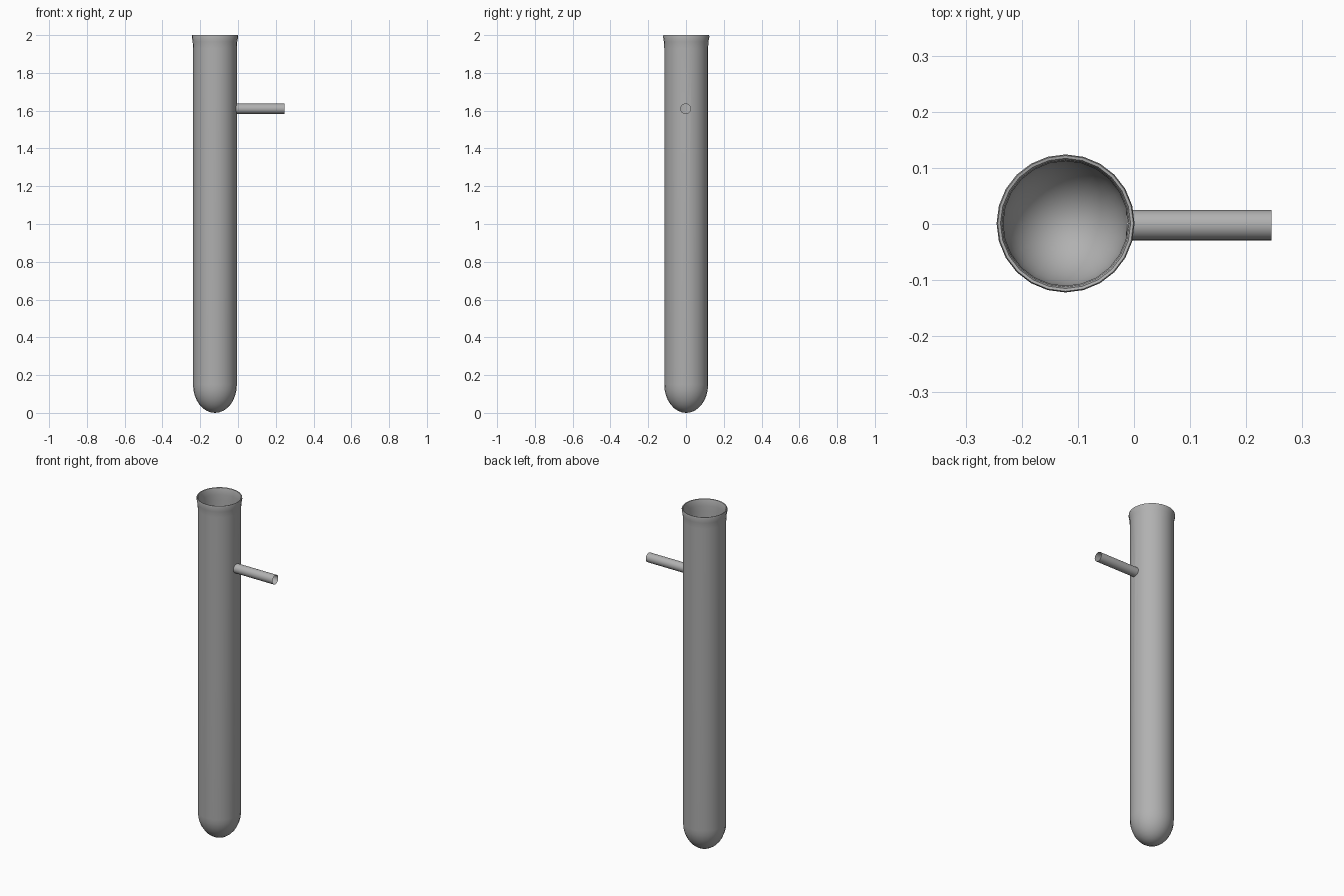
import bpy, bmesh, math
from mathutils import Matrix, Vector

if "Cube" in bpy.data.objects:
    bpy.data.objects.remove(bpy.data.objects["Cube"])

CX = -0.122      # tube axis
SIDES = 24
ARM_Z, ARM_Y, ARM_R = 1.61, -0.002, 0.027

GREY = bpy.data.materials.new("dark_grey")
GREY.diffuse_color = (0.44, 0.44, 0.44, 1)
GREY.use_nodes = True
GREY.node_tree.nodes["Principled BSDF"].inputs["Base Color"].default_value = GREY.diffuse_color


def dome(radius, bottom, top, steps=8):
    """Quarter ellipse profile from the pole up to the straight wall."""
    return [(radius * math.sin(a), top - (top - bottom) * math.cos(a))
            for a in (i * math.pi / 2 / steps for i in range(steps + 1))]


def lathe(name, profile):
    bm = bmesh.new()
    verts = [bm.verts.new((r, 0, z)) for r, z in profile]
    edges = [bm.edges.new(p) for p in zip(verts, verts[1:])]
    bmesh.ops.spin(bm, geom=verts + edges, cent=(0, 0, 0), axis=(0, 0, 1),
                   angle=2 * math.pi, steps=SIDES)
    bmesh.ops.remove_doubles(bm, verts=bm.verts[:], dist=1e-5)
    bmesh.ops.recalc_face_normals(bm, faces=bm.faces[:])
    return finish(name, bm, (CX, 0.001, 0))


def x_cylinder(name, radius, x0, x1, capped):
    bm = bmesh.new()
    bmesh.ops.create_cone(bm, cap_ends=capped, segments=SIDES, radius1=radius,
                          radius2=radius, depth=x1 - x0,
                          matrix=Matrix.Rotation(math.pi / 2, 4, 'Y'))
    return finish(name, bm, ((x0 + x1) / 2, ARM_Y, ARM_Z))


def finish(name, bm, location):
    bmesh.ops.translate(bm, verts=bm.verts[:], vec=Vector(location))
    mesh = bpy.data.meshes.new(name)
    bm.to_mesh(mesh)
    bm.free()
    mesh.materials.append(GREY)
    obj = bpy.data.objects.new(name, mesh)
    bpy.context.collection.objects.link(obj)
    return obj


def smooth(obj):
    bpy.ops.object.select_all(action='DESELECT')
    obj.select_set(True)
    bpy.context.view_layer.objects.active = obj
    bpy.ops.object.shade_smooth_by_angle(angle=math.radians(50))


# Glass tube: outer wall, flared lip, inner wall
outer = dome(0.116, 0.0, 0.15) + [(0.116, 1.93), (0.118, 1.965), (0.123, 1.993)]
lip = [(0.121, 2.0), (0.116, 1.999), (0.113, 1.99)]
inner = [(0.111, 1.96), (0.111, 1.93)] + dome(0.111, 0.006, 0.15)[::-1]
tube = lathe("tube_body", outer + lip + inner)

# Hole through the wall where the side arm joins
cutter = x_cylinder("arm_hole_cutter", ARM_R - 0.001, -0.08, 0.08, True)
mod = tube.modifiers.new("arm_hole", 'BOOLEAN')
mod.operation = 'DIFFERENCE'
mod.object = cutter
mod.solver = 'EXACT'
bpy.context.view_layer.objects.active = tube
bpy.ops.object.modifier_apply(modifier=mod.name)
bpy.data.objects.remove(cutter)
smooth(tube)

# Open side arm
arm = x_cylinder("side_arm", ARM_R, -0.014, 0.245, False)
smooth(arm)
